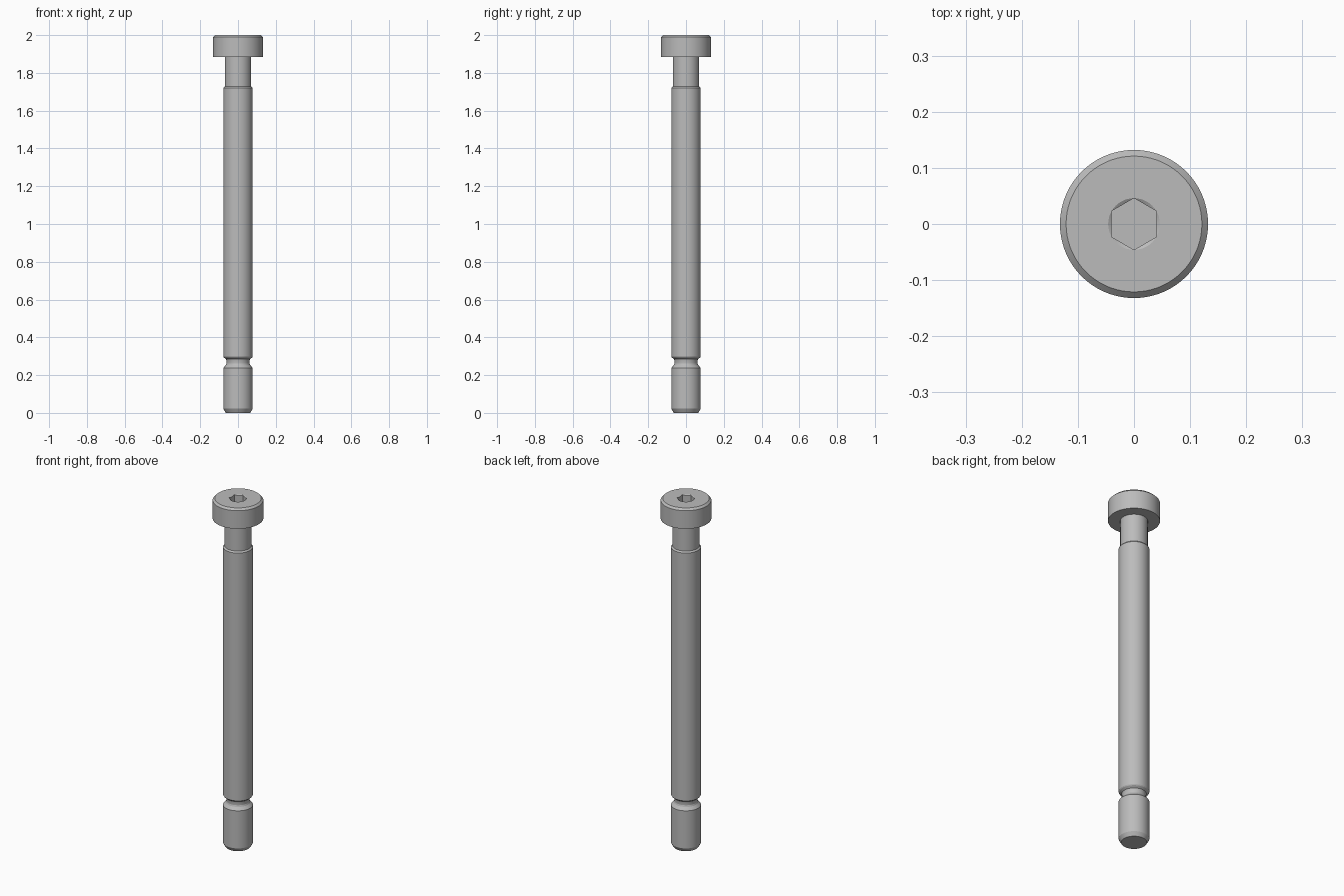
import bpy
import bmesh
from math import cos, sin, pi, radians

SEGMENTS = 72
SOCKET_R = 0.046

cube = bpy.data.objects.get("Cube")
if cube:
    bpy.data.objects.remove(cube, do_unlink=True)

steel = bpy.data.materials.new("steel grey")
steel.use_nodes = True
colour = (0.5, 0.5, 0.5, 1)
steel.diffuse_color = colour
steel.node_tree.nodes["Principled BSDF"].inputs["Base Color"].default_value = colour


def angle(i):
    return 2 * pi * i / SEGMENTS


def round_ring(r, z):
    return [(r * sin(angle(i)), r * cos(angle(i)), z) for i in range(SEGMENTS)]


def hex_ring(z, slope=0.0):
    """Hexagon with corners on the y axis; slope sinks the sides as a countersink."""
    ring = []
    for i in range(SEGMENTS):
        a = angle(i)
        r = SOCKET_R * cos(pi / 6) / cos(a % (pi / 3) - pi / 6)
        ring.append((r * sin(a), r * cos(a), z - slope * (SOCKET_R - r)))
    return ring


def skin(name, rings, cap_last):
    """Bridge successive rings into one surface."""
    bm = bmesh.new()
    loops = [[bm.verts.new(p) for p in ring] for ring in rings]
    for low, high in zip(loops, loops[1:]):
        for i in range(SEGMENTS):
            j = (i + 1) % SEGMENTS
            bm.faces.new((low[i], low[j], high[j], high[i]))
    if cap_last:
        bm.faces.new(loops[-1])
    bmesh.ops.remove_doubles(bm, verts=bm.verts, dist=1e-5)
    bmesh.ops.recalc_face_normals(bm, faces=bm.faces)
    mesh = bpy.data.meshes.new(name)
    bm.to_mesh(mesh)
    bm.free()
    mesh.materials.append(steel)
    obj = bpy.data.objects.new(name, mesh)
    bpy.context.collection.objects.link(obj)
    bpy.ops.object.select_all(action="DESELECT")
    obj.select_set(True)
    bpy.context.view_layer.objects.active = obj
    bpy.ops.object.shade_smooth_by_angle(angle=radians(20))
    return obj


# Cylindrical head: underside, wall, chamfer, top and countersunk hex socket
head = [round_ring(r, z) for r, z in
        [(0.07, 1.885), (0.132, 1.885), (0.132, 1.989), (0.121, 2.0), (SOCKET_R, 2.0)]]
head += [hex_ring(2.0, slope=0.6), hex_ring(1.94)]
skin("socket_head", head, cap_last=True)

# Neck, long shank, retaining groove and chamfered tip
shank = [(0.07, 1.885), (0.07, 1.728), (0.078, 1.72),
         (0.078, 0.298), (0.075, 0.293), (0.063, 0.284),
         (0.061, 0.277), (0.061, 0.262), (0.064, 0.254),
         (0.078, 0.238), (0.078, 0.022), (0.065, 0.0)]
skin("shank", [round_ring(r, z) for r, z in shank], cap_last=True)
